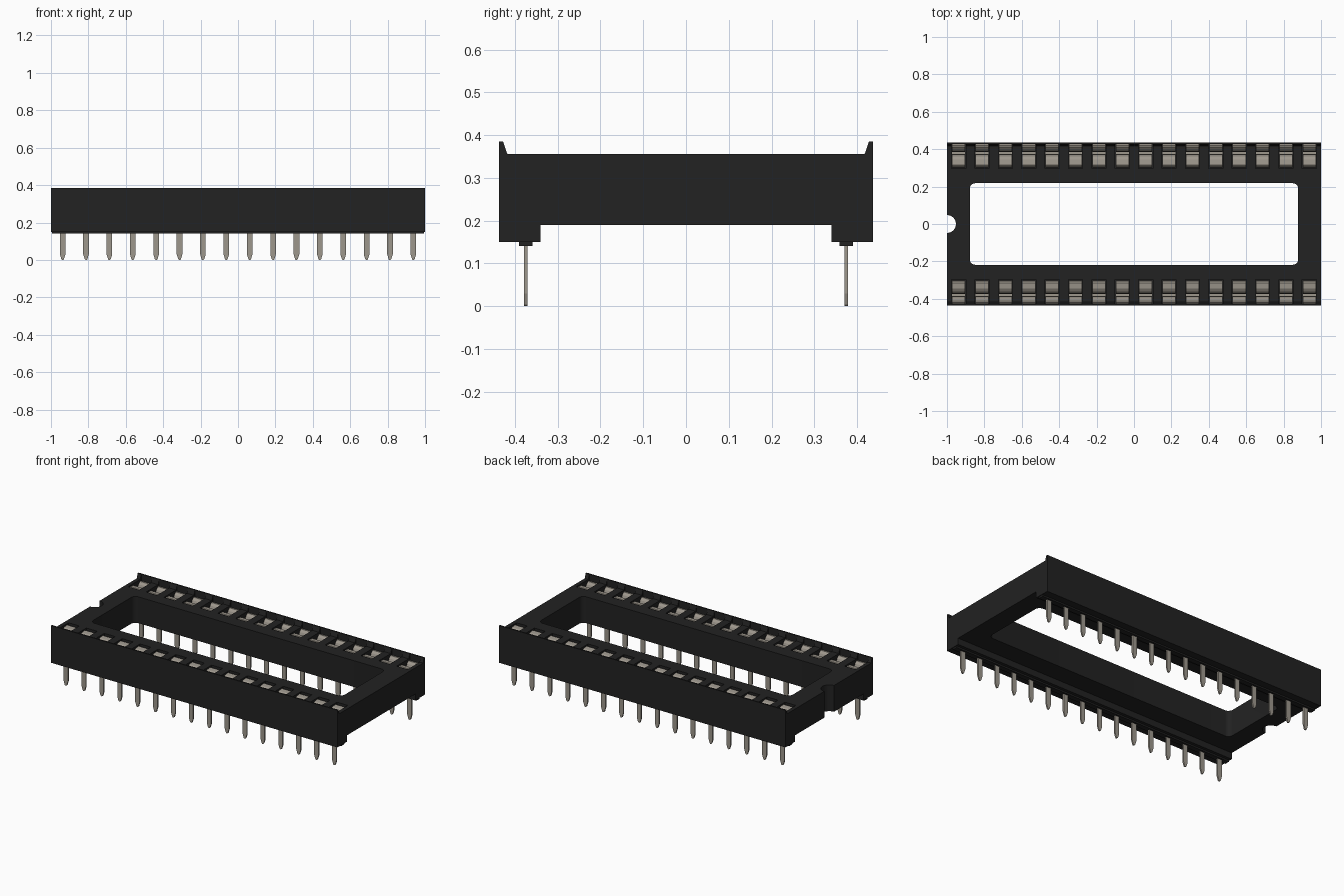
import bpy, bmesh, math
from mathutils import Vector

cube = bpy.data.objects.get("Cube")
if cube:
    bpy.data.objects.remove(cube, do_unlink=True)


def material(name, rgb, rough):
    m = bpy.data.materials.new(name)
    m.diffuse_color = (*rgb, 1)
    m.use_nodes = True
    p = next(n for n in m.node_tree.nodes if n.type == 'BSDF_PRINCIPLED')
    p.inputs["Base Color"].default_value = (*rgb, 1)
    p.inputs["Roughness"].default_value = rough
    return m


BLACK = material("black plastic", (0.016, 0.016, 0.016), 0.6)
METAL = material("tinned metal", (0.34, 0.31, 0.265), 0.5)


def prism(bm, pts, axis, lo, hi):
    """Extrude a 2D outline along an axis between lo and hi."""
    place = {'x': lambda a, b, t: (t, a, b),
             'y': lambda a, b, t: (a, t, b),
             'z': lambda a, b, t: (a, b, t)}[axis]
    ends = [[bm.verts.new(place(a, b, t)) for a, b in pts] for t in (lo, hi)]
    for e in ends:
        bm.faces.new(e)
    n = len(pts)
    for i in range(n):
        j = (i + 1) % n
        bm.faces.new((ends[0][i], ends[0][j], ends[1][j], ends[1][i]))


def rect(x0, x1, y0, y1):
    return [(x0, y0), (x1, y0), (x1, y1), (x0, y1)]


def arc(cx, cy, r, start, end, n):
    return [(cx + r * math.cos(math.radians(start + (end - start) * i / n)),
             cy + r * math.sin(math.radians(start + (end - start) * i / n)))
            for i in range(n + 1)]


def ribbon(path, thick):
    """Closed outline of a bent strip of constant thickness."""
    pts = [Vector(p) for p in path]
    side = []
    for i, p in enumerate(pts):
        d = (pts[min(i + 1, len(pts) - 1)] - pts[max(i - 1, 0)]).normalized()
        side.append(p + Vector((d.y, -d.x)) * thick)
    return [tuple(p) for p in pts + side[::-1]]


def to_mesh(bm, name, mat):
    bmesh.ops.recalc_face_normals(bm, faces=bm.faces)
    me = bpy.data.meshes.new(name)
    bm.to_mesh(me)
    bm.free()
    me.materials.append(mat)
    return me


def add(name, me):
    ob = bpy.data.objects.new(name, me)
    bpy.context.collection.objects.link(ob)
    return ob


PIN_X = [-0.9375 + 0.125 * i for i in range(16)]
PIN_Y = 0.375

# Body: channel-shaped section with raised outer lips and lower rails
half = [(0.34, 0.19), (0.34, 0.15), (0.437, 0.15), (0.437, 0.385),
        (0.428, 0.385), (0.418, 0.356)]
bm = bmesh.new()
prism(bm, half + [(-y, z) for y, z in reversed(half)], 'x', -1, 1)
body = add("socket_body", to_mesh(bm, "socket_body", BLACK))

# Cutter: central window, end notch and contact pockets
bm = bmesh.new()
wx, wy, r = 0.878, 0.218, 0.03
window = []
for sx, sy, a in ((1, 1, 0), (-1, 1, 90), (-1, -1, 180), (1, -1, 270)):
    window += arc(sx * (wx - r), sy * (wy - r), r, a, a + 90, 6)
prism(bm, window, 'z', 0.1, 0.5)
prism(bm, arc(-1, 0, 0.048, 0, 360, 24)[:-1], 'z', 0.1, 0.5)
for x in PIN_X:
    for y0, y1 in ((0.298, 0.429), (-0.429, -0.298)):
        prism(bm, rect(x - 0.038, x + 0.038, y0, y1), 'z', 0.21, 0.5)
cutter = add("body_cutter", to_mesh(bm, "body_cutter", BLACK))
cutter.hide_render = True

mod = body.modifiers.new("openings", 'BOOLEAN')
mod.operation = 'DIFFERENCE'
mod.solver = 'EXACT'
mod.object = cutter
bpy.context.view_layer.objects.active = body
body.select_set(True)
bpy.ops.object.modifier_apply(modifier=mod.name)
bpy.data.objects.remove(cutter, do_unlink=True)
bpy.ops.object.shade_smooth_by_angle(angle=math.radians(30))
body.select_set(False)

# Narrow ridges under the rails where the pins come out
for name, s in (("back_ridge", 1), ("front_ridge", -1)):
    bm = bmesh.new()
    prism(bm, rect(s * PIN_Y - 0.016, s * PIN_Y + 0.016, 0.14, 0.152), 'x', -0.995, 0.995)
    add(name, to_mesh(bm, name, BLACK))

# Contact: two bent leaves with a flat pointed pin below
bm = bmesh.new()
inner = [(0.303, 0.325), (0.306, 0.342), (0.316, 0.35), (0.345, 0.347),
         (0.362, 0.336), (0.371, 0.315), (0.373, 0.28), (0.362, 0.21)]
outer = [(0.427, 0.335), (0.421, 0.347), (0.411, 0.347), (0.397, 0.334),
         (0.387, 0.31), (0.385, 0.28), (0.394, 0.21)]
prism(bm, ribbon(inner, 0.006), 'x', -0.035, 0.035)
prism(bm, ribbon(outer, -0.006), 'x', -0.035, 0.035)
prism(bm, rect(0.302, 0.426, 0.208, 0.214), 'x', -0.035, 0.035)
pin = [(-0.015, 0.212), (-0.015, 0.03), (-0.007, 0.004), (-0.003, 0),
       (0.003, 0), (0.007, 0.004), (0.015, 0.03), (0.015, 0.212)]
prism(bm, pin, 'y', PIN_Y - 0.0045, PIN_Y + 0.0045)
contact = to_mesh(bm, "contact", METAL)

# Two facing rows of contacts
for i, x in enumerate(PIN_X, 1):
    add(f"back_contact_{i}", contact).location.x = x
    front = add(f"front_contact_{i}", contact)
    front.location.x = x
    front.rotation_euler.z = math.pi
